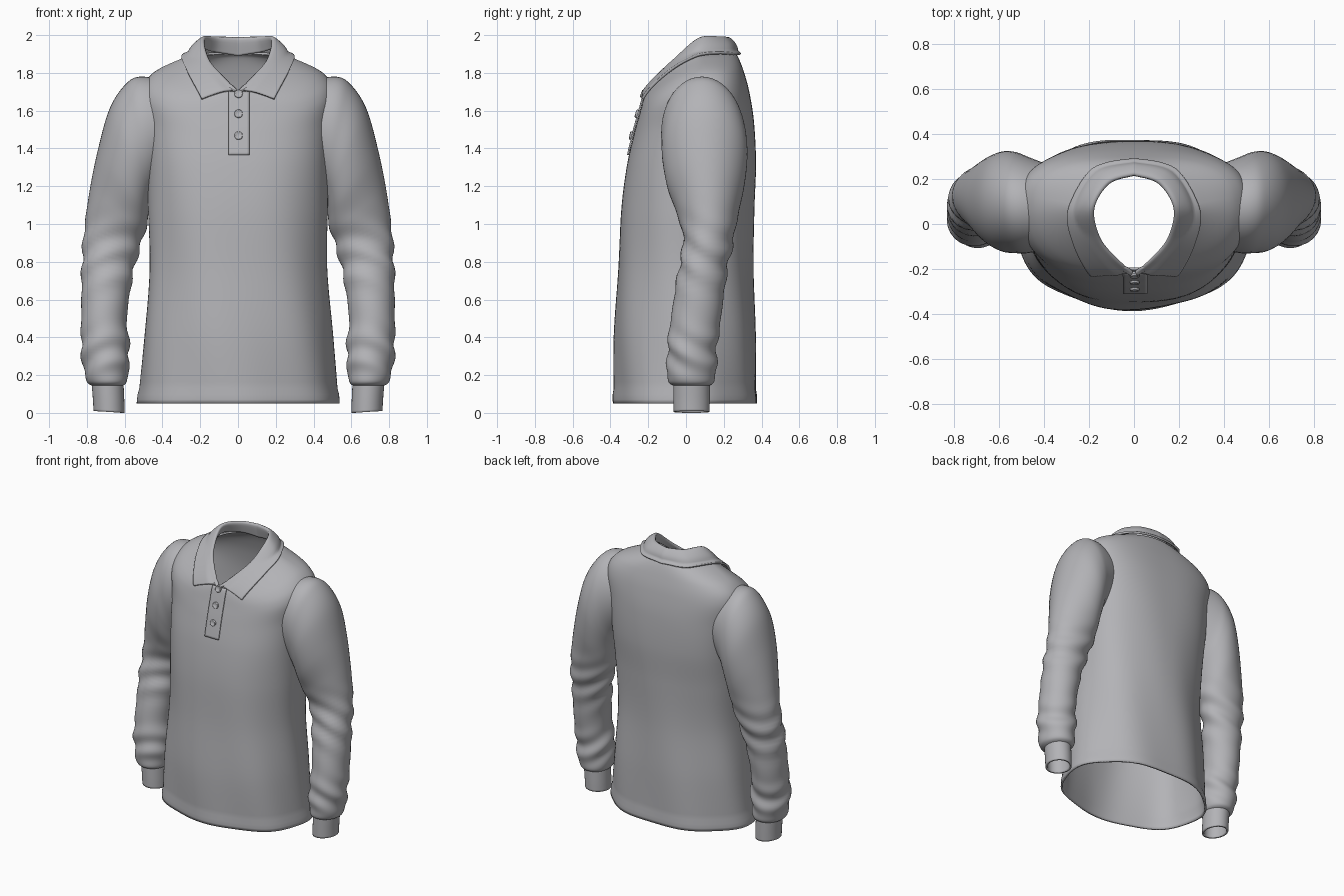
import bpy
import math
from mathutils import Vector
from mathutils.bvhtree import BVHTree

cube = bpy.data.objects.get("Cube")
if cube:
    bpy.data.objects.remove(cube, do_unlink=True)

fabric = bpy.data.materials.new("grey_fabric")
fabric.use_nodes = True
GREY = (0.45, 0.45, 0.47, 1)
fabric.diffuse_color = GREY
bsdf = fabric.node_tree.nodes["Principled BSDF"]
bsdf.inputs["Base Color"].default_value = GREY
bsdf.inputs["Roughness"].default_value = 0.8


def spline(points, t):
    """Catmull-Rom through equal-length tuples, t from 0 to 1."""
    last = len(points) - 1
    i = min(int(t * last), last - 1)
    f = t * last - i
    a, b = points[max(i - 1, 0)], points[i]
    c, d = points[i + 1], points[min(i + 2, last)]
    return [q + 0.5 * f * (r - p + f * (2 * p - 5 * q + 4 * r - s + f * (3 * (q - r) + s - p)))
            for p, q, r, s in zip(a, b, c, d)]


def spow(v, n):
    return math.copysign(abs(v) ** (2 / n), v)


def grid(func, rows, cols, closed):
    """Sheet of quads from func(row fraction, column fraction)."""
    width = cols if closed else cols + 1
    verts = [func(i / rows, j / cols) for i in range(rows + 1) for j in range(width)]
    faces = []
    for i in range(rows):
        for j in range(cols):
            k = (j + 1) % width
            faces.append((i * width + j, i * width + k, (i + 1) * width + k, (i + 1) * width + j))
    return verts, faces


def part(name, sheet, thickness=0.0, mirror=False, offset=-1):
    mesh = bpy.data.meshes.new(name)
    mesh.from_pydata([tuple(v) for v in sheet[0]], [], sheet[1])
    mesh.materials.append(fabric)
    mesh.shade_smooth()
    obj = bpy.data.objects.new(name, mesh)
    bpy.context.collection.objects.link(obj)
    if mirror:
        obj.modifiers.new("mirror", "MIRROR")
    if thickness:
        mod = obj.modifiers.new("cloth", "SOLIDIFY")
        mod.thickness = thickness
        mod.offset = offset
    return obj


# Torso: half width, front y, back y, widest y, side z, front z, back z, squareness
TORSO = [
    (.53, -.375, .375, .0, .05, .05, .05, 2.1),
    (.50, -.38, .37, .0, .40, .40, .40, 2.2),
    (.47, -.36, .355, .0, .76, .76, .76, 2.2),
    (.475, -.345, .36, .02, 1.07, 1.07, 1.07, 2.3),
    (.48, -.315, .37, .05, 1.32, 1.30, 1.32, 2.5),
    (.49, -.275, .36, .08, 1.52, 1.48, 1.54, 2.6),
    (.51, -.245, .335, .10, 1.70, 1.59, 1.70, 2.6),
    (.45, -.23, .305, .10, 1.80, 1.645, 1.81, 2.5),
    (.30, -.218, .275, .08, 1.875, 1.685, 1.885, 2.2),
    (.225, -.205, .25, .05, 1.90, 1.71, 1.91, 2.0),
]


def torso_point(u, v):
    hw, yf, yb, yc, zs, zf, zb, n = spline(TORSO, u)
    ang = 2 * math.pi * v
    c, s = math.cos(ang), math.sin(ang)
    z = zs + ((zb if s > 0 else zf) - zs) * abs(s) ** 1.3
    # soft drape, plus a raised hem band
    fade = max(0, 1 - z / 1.5)
    push = 0.007 * fade * math.sin(7 * ang + 3 * z) + (0.006 if z < 0.1 else 0)
    depth = (yb - yc) if s > 0 else (yc - yf)
    return (hw * spow(c, n) + push * c, yc + depth * spow(s, n) + push * s, z)


torso_sheet = grid(torso_point, 90, 112, True)
part("torso", torso_sheet, 0.012)
surface = BVHTree.FromPolygons([Vector(v) for v in torso_sheet[0]], torso_sheet[1])

# Sleeve, cuff to armhole: inner x, inner z, outer x, outer z, front y, back y
SLEEVE = [
    (.615, .14, .765, .14, -.055, .115),
    (.588, .165, .80, .165, -.095, .15),
    (.58, .24, .818, .24, -.10, .16),
    (.575, .35, .83, .35, -.098, .165),
    (.588, .50, .83, .50, -.08, .185),
    (.56, .71, .827, .75, -.045, .215),
    (.525, .86, .815, .96, -.015, .25),
    (.49, .96, .785, 1.18, -.05, .28),
    (.475, 1.04, .74, 1.40, -.10, .31),
    (.465, 1.10, .68, 1.61, -.125, .325),
    (.455, 1.14, .60, 1.735, -.13, .32),
    (.43, 1.20, .52, 1.78, -.13, .30),
    (.36, 1.30, .38, 1.76, -.11, .26),
]
CUFF = [
    (.60, .0, .765, .01, -.065, .125),
    (.602, .07, .768, .07, -.066, .126),
    (.606, .155, .775, .155, -.066, .126),
]


def tube(rings, folds):
    def point(u, v):
        xi, zi, xo, zo, yf, yb = spline(rings, u)
        ang = 2 * math.pi * v
        c, s = math.cos(ang), math.sin(ang)
        k = (1 + c) / 2
        z = zi + (zo - zi) * k
        # crumpled folds near the wrist and the elbow
        amp = math.exp(-((z - .32) / .12) ** 2) + math.exp(-((z - .82) / .16) ** 2)
        push = folds * amp * math.sin(42 * z + 3 * s + 2 * c)
        return (xi + (xo - xi) * k + push * c,
                (yf + yb) / 2 + (yb - yf) / 2 * s + push * s, z)
    return point


part("sleeves", grid(tube(SLEEVE, 0.009), 96, 48, True), 0.01, mirror=True)
part("cuffs", grid(tube(CUFF, 0), 8, 48, True), 0.012, mirror=True)

# Collar, centre back to front tip: fold line point, then free edge point
COLLAR = [
    (.0, .222, 1.98, .0, .275, 1.89),
    (.115, .185, 1.985, .18, .235, 1.885),
    (.185, .07, 1.98, .28, .07, 1.865),
    (.16, -.06, 1.87, .265, -.05, 1.795),
    (.09, -.15, 1.785, .235, -.14, 1.735),
    (.015, -.212, 1.71, .19, -.215, 1.655),
]


def collar_point(u, v):
    values = spline(COLLAR, u)
    if u == 0:
        values[0] = values[3] = 0
    fold, edge = Vector(values[:3]), Vector(values[3:])
    out = Vector((fold.x, fold.y - .03, 0)).normalized()
    stand = fold + out * 0.015 - Vector((0, 0, .01 + .08 * (1 - u)))
    bulge = fold.lerp(edge, 0.5) + out * 0.012 + Vector((0, 0, .012))
    p = Vector(spline([stand, fold, bulge, edge], v))
    if v > 0.5:
        # keep the leaf resting just above the shirt
        near, normal, _, _ = surface.find_nearest(p)
        gap = (p - near).dot(normal)
        if gap < 0.016:
            p += normal * (0.016 - gap)
            if u == 0:
                p.x = 0
    return p


part("collar", grid(collar_point, 40, 18, False), 0.014, mirror=True, offset=0)


def front(x, z):
    """Point and normal on the chest."""
    hit, normal, _, _ = surface.ray_cast(Vector((x, -2, z)), Vector((0, 1, 0)))
    if hit is None:
        return Vector((x, -.207, z)), Vector((0, -1, 0))
    return hit, normal


# Button placket: a thin strip lying on the chest
def placket_point(u, v):
    return front(-.05 + .11 * v, 1.365 + .335 * u)[0] + Vector((0, -.006, 0))


part("placket", grid(placket_point, 24, 8, False), 0.009, offset=0)

# Buttons: rimmed discs turned to the cloth
PROFILE = [(.022, .0), (.022, .008), (.018, .012), (.014, .008), (.0005, .008)]
for i, z in enumerate((1.465, 1.58, 1.685)):
    where, normal = front(.003, z)

    def button_point(u, v):
        r, h = PROFILE[round(u * 4)]
        return (r * math.cos(2 * math.pi * v), r * math.sin(2 * math.pi * v), h)

    button = part(f"button_{i + 1}", grid(button_point, 4, 20, True))
    button.location = where + normal * 0.009
    button.rotation_euler = normal.to_track_quat("Z", "Y").to_euler()
